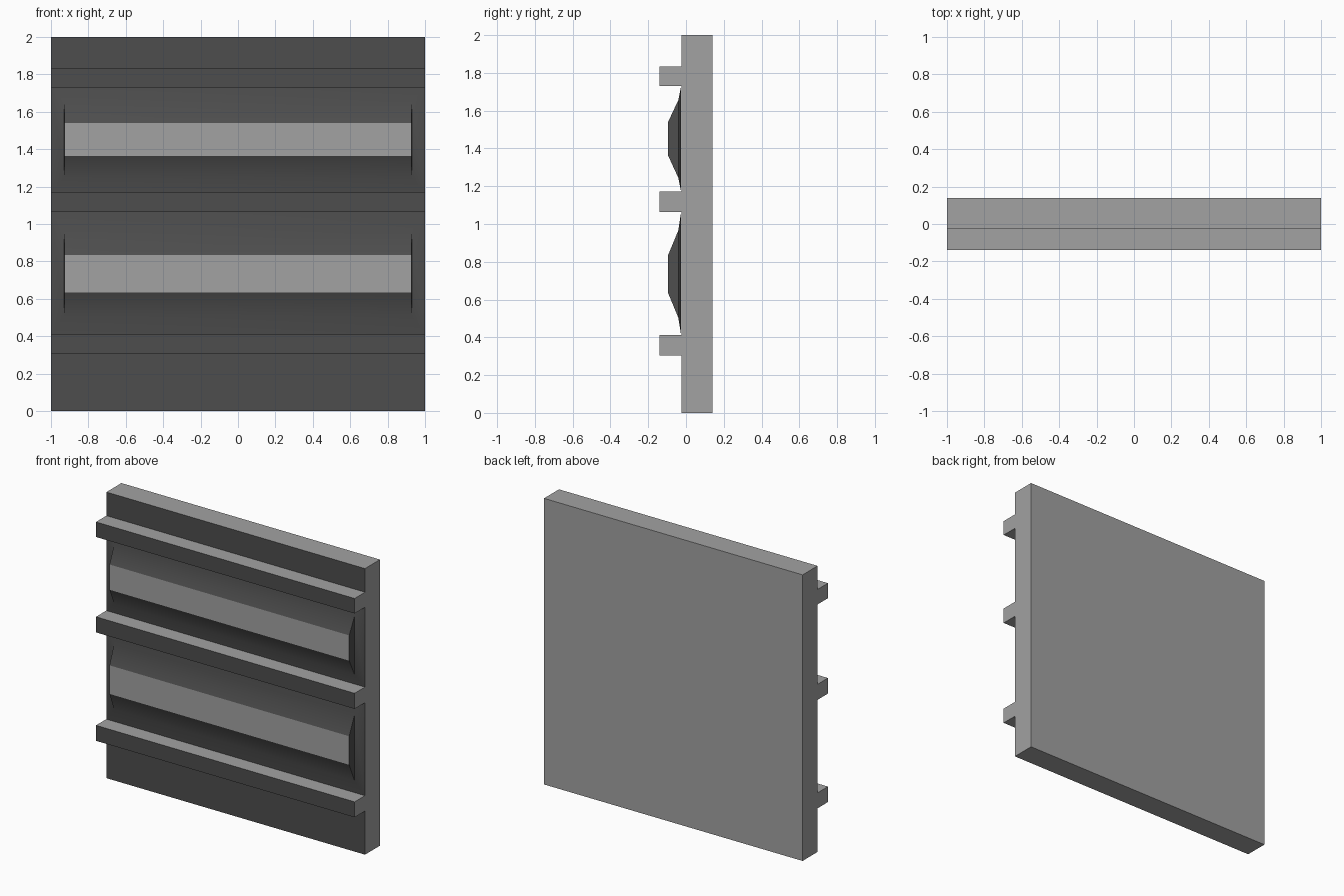
import bpy, bmesh, math

cube = bpy.data.objects.get("Cube")
if cube:
    bpy.data.objects.remove(cube, do_unlink=True)


def make_material(name, value):
    mat = bpy.data.materials.new(name)
    mat.use_nodes = True
    colour = (value, value, value, 1)
    mat.diffuse_color = colour
    mat.node_tree.nodes["Principled BSDF"].inputs["Base Color"].default_value = colour
    return mat


MATERIALS = [make_material("light_grey", 0.36), make_material("dark_grey", 0.075)]
SLAB_FRONT = -0.025


def add_object(name, bm):
    mesh = bpy.data.meshes.new(name)
    bm.to_mesh(mesh)
    bm.free()
    for mat in MATERIALS:
        mesh.materials.append(mat)
    obj = bpy.data.objects.new(name, mesh)
    bpy.context.collection.objects.link(obj)
    return obj


def add_block(name, y0, y1, z0, z1):
    """Full-width block, dark on its front only."""
    bm = bmesh.new()
    bmesh.ops.create_cube(bm, size=1)
    bmesh.ops.scale(bm, vec=(2, y1 - y0, z1 - z0), verts=bm.verts)
    bmesh.ops.translate(bm, vec=(0, (y0 + y1) / 2, (z0 + z1) / 2), verts=bm.verts)
    bm.normal_update()
    for face in bm.faces:
        face.material_index = 1 if face.normal.y < -0.5 else 0
    return add_object(name, bm)


def add_panel(name, rings):
    """Raised panel lofted through rectangles (half width, y, bottom, top)."""
    bm = bmesh.new()
    loops = []
    for w, y, z0, z1 in rings:
        corners = [(-w, z0), (w, z0), (w, z1), (-w, z1)]
        loops.append([bm.verts.new((x, y, z)) for x, z in corners])
    for low, high in zip(loops, loops[1:]):
        for i in range(4):
            j = (i + 1) % 4
            bm.faces.new((low[i], low[j], high[j], high[i])).material_index = 1
    bm.faces.new(loops[-1]).material_index = 0
    obj = add_object(name, bm)
    # Soft sloping flanks, crisp rim around the flat face
    bpy.ops.object.select_all(action='DESELECT')
    obj.select_set(True)
    bpy.context.view_layer.objects.active = obj
    bpy.ops.object.shade_smooth_by_angle(angle=math.radians(20))


# Backing slab
add_block("slab", SLAB_FRONT, 0.14, 0, 2)

# Horizontal rails
for name, z0, z1 in (("lower_rail", 0.305, 0.413),
                     ("middle_rail", 1.063, 1.172),
                     ("upper_rail", 1.73, 1.835)):
    add_block(name, -0.14, SLAB_FRONT, z0, z1)

# Raised panels between the rails: outer edge, shoulder and flat face heights
for name, outer, shoulder, flat in (
        ("lower_panel", (0.413, 1.063), (0.505, 0.965), (0.635, 0.835)),
        ("upper_panel", (1.172, 1.73), (1.245, 1.655), (1.363, 1.54))):
    add_panel(name, [(1, SLAB_FRONT - 0.001, *outer),
                     (0.93, -0.041, *shoulder),
                     (0.927, -0.095, *flat)])
